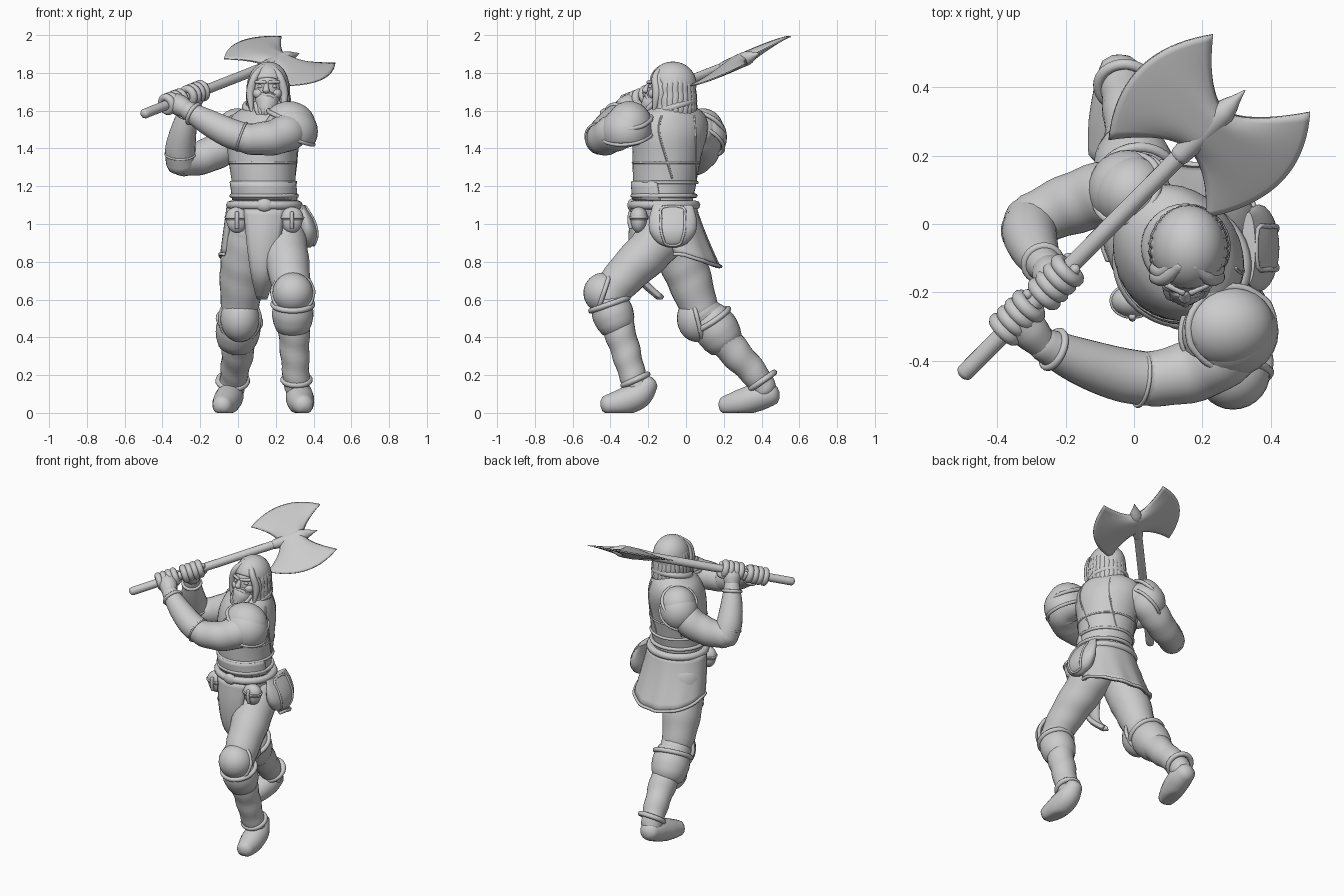
import bpy, bmesh, math
from mathutils import Vector as V

cube = bpy.data.objects.get("Cube")
if cube:
    bpy.data.objects.remove(cube)

mat = bpy.data.materials.new("plain_grey")
mat.use_nodes = True
mat.diffuse_color = (0.6, 0.6, 0.6, 1)
mat.node_tree.nodes["Principled BSDF"].inputs["Base Color"].default_value = (0.6, 0.6, 0.6, 1)


# ---------- helpers ----------
def finish(name, bm, thick=0):
    bmesh.ops.recalc_face_normals(bm, faces=bm.faces)
    me = bpy.data.meshes.new(name)
    bm.to_mesh(me)
    bm.free()
    me.shade_smooth()
    me.set_sharp_from_angle(angle=math.radians(50))
    me.materials.append(mat)
    ob = bpy.data.objects.new(name, me)
    bpy.context.scene.collection.objects.link(ob)
    if thick:
        mod = ob.modifiers.new("thickness", "SOLIDIFY")
        mod.thickness = thick


def skin(name, rings, wrap=True, close=False, thick=0):
    """Join rings of points into a surface."""
    bm = bmesh.new()
    rows = [[bm.verts.new(p) for p in r] for r in rings]
    n = len(rows[0])
    for i in range(len(rows) - (0 if close else 1)):
        a, b = rows[i], rows[(i + 1) % len(rows)]
        for j in range(n if wrap else n - 1):
            k = (j + 1) % n
            bm.faces.new((a[j], a[k], b[k], b[j]))
    if wrap and not close:
        bm.faces.new(rows[0])
        bm.faces.new(rows[-1])
    bmesh.ops.remove_doubles(bm, verts=bm.verts, dist=0.0002)
    finish(name, bm, thick)


def spline(pts, steps=6, closed=False):
    """Smooth curve through tuples of any length."""
    n, out = len(pts), []
    for i in range(n if closed else n - 1):
        q = [pts[(i + d) % n] if closed else pts[min(max(i + d, 0), n - 1)] for d in (-1, 0, 1, 2)]
        for s in range(steps):
            t = s / steps
            out.append(tuple(0.5 * (2 * b + (c - a) * t + (2 * a - 5 * b + 4 * c - d) * t * t
                                    + (3 * b - a - 3 * c + d) * t ** 3) for a, b, c, d in zip(*q)))
    return out if closed else out + [tuple(pts[-1])]


def tube(name, pts, sides=18, closed=False, fold=0, steps=6, floor=False):
    """Round limb through points (x, y, z, radius) with domed ends."""
    path = [(V(p[:3]), max(p[3], 0.002)) for p in spline(pts, steps, closed)]
    if not closed:
        (a, ra), (b, rb) = path[0], path[-1]
        ta, tb = (a - path[1][0]).normalized(), (b - path[-2][0]).normalized()
        dome_steps = [math.radians(d) for d in (30, 60, 85)]
        head = [(a + ta * ra * math.sin(d) * .7, ra * math.cos(d)) for d in reversed(dome_steps)]
        tail = [(b + tb * rb * math.sin(d) * .7, rb * math.cos(d)) for d in dome_steps]
        path = head + path + tail
    n, rings, nrm = len(path), [], None
    for i, (c, r) in enumerate(path):
        nxt = path[(i + 1) % n if closed else min(i + 1, n - 1)][0]
        prv = path[i - 1 if closed else max(i - 1, 0)][0]
        t = (nxt - prv).normalized()
        nrm = t.orthogonal() if nrm is None else nrm - t * nrm.dot(t)
        nrm.normalize()
        bi = t.cross(nrm)
        ring_pts = []
        for j in range(sides):
            a = math.tau * j / sides
            rr = r * (1 + fold * math.sin(i * 1.3 + 1.5 * math.sin(a)))
            p = c + (nrm * math.cos(a) + bi * math.sin(a)) * rr
            if floor:
                p.z = max(p.z, 0)
            ring_pts.append(p)
        rings.append(ring_pts)
    skin(name, rings, close=closed)


def ring(name, c, axis, ra, r):
    """Closed band around an axis."""
    axis = V(axis).normalized()
    e = V((1, 0, 0)) - axis * axis.x
    e.normalize()
    f = axis.cross(e)
    pts = []
    for k in range(16):
        a = math.tau * k / 16
        pts.append((*(V(c) + e * math.cos(a) * ra + f * math.sin(a) * ra), r))
    tube(name, pts, 10, True, steps=2)


def dome(name, c, radii, away=None, shift=0, rim=0.012):
    """Ellipsoid, or a shell cut off on the side that faces 'away' with a raised rim."""
    bm = bmesh.new()
    bmesh.ops.create_uvsphere(bm, u_segments=28, v_segments=16, radius=1)
    for v in bm.verts:
        v.co = V(c) + V([a * b for a, b in zip(v.co, radii)])
    if not away:
        return finish(name, bm)
    n = V(away).normalized()
    o = V(c) + n * shift
    res = bmesh.ops.bisect_plane(bm, geom=bm.verts[:] + bm.edges[:] + bm.faces[:],
                                 plane_co=o, plane_no=n, clear_outer=True)
    e = n.orthogonal().normalized()
    f = n.cross(e)
    cut = [g.co.copy() for g in res["geom_cut"] if isinstance(g, bmesh.types.BMVert)]
    cut.sort(key=lambda p: math.atan2((p - o).dot(f), (p - o).dot(e)))
    if rim:
        tube(name + "_rim", [(*p, rim) for p in cut[::2]], 8, True, steps=2)
    finish(name, bm, 0.015)


# ---------- torso ----------
# height, centre x, centre y, half width, half depth, twist
STATIONS = spline([(.95, .14, -.08, .17, .14, -10), (1.1, .14, -.115, .165, .15, -15),
                   (1.22, .135, -.112, .168, .168, -25), (1.35, .13, -.102, .185, .178, -40),
                   (1.48, .13, -.085, .21, .178, -52), (1.57, .133, -.072, .192, .148, -52),
                   (1.63, .15, -.062, .115, .095, -45), (1.7, .155, -.075, .065, .065, -30)], 5)


def body(st, a, grow=0):
    z, cx, cy, rx, ry, tw = st
    x, y, w = (rx + grow) * math.cos(a), (ry + grow) * math.sin(a), math.radians(tw)
    return V((cx + x * math.cos(w) - y * math.sin(w), cy + x * math.sin(w) + y * math.cos(w), z))


def band(name, z, r, grow):
    st = min(STATIONS, key=lambda s: abs(s[0] - z))
    tube(name, [(*body(st, math.tau * k / 20, grow), r) for k in range(20)], 8, True, steps=2)


skin("torso", [[body(s, math.tau * j / 32) for j in range(32)] for s in STATIONS])
for name, z, r, g in (("waist_belt", 1.11, .024, .016), ("belt_edge", 1.15, .012, .008),
                      ("vest_hem", 1.23, .009, .002), ("vest_band", 1.33, .006, -.001)):
    band(name, z, r, g)
ring("collar", (.152, -.067, 1.62), (0, -.3, 1), .112, .02)
# stomach guard
skin("stomach_guard", [[body(s, math.radians(-150 + 7 * j), .012) for j in range(24)]
                       for s in STATIONS if 1.1 < s[0] < 1.24], wrap=False, thick=.02)
# vest seams
for deg in (40, 100, 160):
    tube("vest_seam", [(*body(s, math.radians(deg), -.002), .006) for s in STATIONS if 1.24 < s[0] < 1.58], 6, steps=2)

# ---------- skirt, cloth and pouches ----------
coat = []
for k in range(9):
    t = k / 8
    row = []
    for j in range(29):
        a = math.radians(-12 + 216 * j / 28)
        back = max(math.sin(a), 0)
        rx, ry = .195 + .035 * t, .155 + .045 * t + .006 * t * math.sin(j * 1.4)
        row.append((.135 + rx * math.cos(a), -.1 + .08 * t ** 1.3 + ry * math.sin(a), 1.1 - t * (.26 + .065 * back)))
    coat.append(row)
skin("coat_skirt", coat, wrap=False, thick=.018)
tube("coat_hem", [(*p, .01) for p in coat[-1]], 8, steps=1)

cloth = []
for xl, xr, y, z in spline([(.03, .25, -.262, 1.08), (.045, .225, -.275, .9), (.07, .19, -.245, .72), (.1, .155, -.125, .6)], 4):
    cloth.append([(xl + (xr - xl) * j / 8, y - .03 * math.sin(math.pi * j / 8), z) for j in range(9)])
skin("front_cloth", cloth, wrap=False, thick=.025)

# hanging bag: height, centre x, half width, half depth
bag = spline([(1.1, .335, .02, .105), (1.03, .358, .043, .125), (.96, .37, .055, .122), (.9, .372, .042, .08), (.875, .37, .012, .02)], 4)
skin("side_bag", [[(x + rx * math.cos(math.tau * j / 24), -.07 + ry * math.sin(math.tau * j / 24), z) for j in range(24)]
                  for z, x, rx, ry in bag])
tube("bag_seam", [(x + rx * .9, -.07 + s * ry * .5, z, .007) for s in (1, -1) for z, x, rx, ry in bag[1:-3:3][::s]], 8, True, steps=3)
for x, y in ((-.005, -.225), (.285, -.25)):
    dome("belt_pouch", (x, y, 1.02), (.056, .042, .068))
    dome("pouch_flap", (x, y, 1.035), (.061, .047, .056), (0, 0, -1), 0, .006)
    tube("pouch_strap", [(x, y - .045, 1.06, .011), (x, y - .05, 1.02, .011), (x, y - .042, .98, .011)], 8)
dome("buckle", (.14, -.285, 1.1), (.045, .025, .035))

# ---------- legs ----------
LEGS = {
    "left": dict(thigh=[(.22, -.09, .97, .13), (.25, -.2, .85, .122), (.275, -.33, .72, .108), (.29, -.42, .6, .092)],
                 boot=[(.29, -.41, .58, .096), (.295, -.365, .47, .086), (.3, -.32, .33, .078), (.308, -.28, .19, .07), (.315, -.25, .12, .064)],
                 foot=[(.315, -.2, .155, .054), (.324, -.25, .095, .072), (.333, -.33, .06, .072), (.345, -.415, .042, .054)],
                 pad=((.29, -.435, .635), (.108, .108, .108), (0, .9, -.3)),
                 cuff=((.29, -.405, .575), (0, -.35, 1), .104), anklet=((.31, -.268, .175), (0, -.45, 1), .07)),
    "right": dict(thigh=[(.06, -.06, .97, .13), (.04, -.03, .84, .128), (.02, .02, .7, .118), (.01, .075, .54, .098)],
                  boot=[(.01, .09, .53, .1), (.005, .16, .44, .094), (0, .25, .33, .086), (-.02, .36, .21, .074), (-.035, .42, .12, .066)],
                  foot=[(-.04, .452, .1, .062), (-.045, .385, .085, .074), (-.065, .29, .055, .07), (-.085, .21, .038, .052)],
                  pad=((.01, .06, .5), (.104, .108, .125), (0, .8, .2)),
                  cuff=((.008, .13, .49), (.15, -.65, 1), .112), anklet=((-.028, .405, .17), (0, -.7, 1), .076)),
}
for side, d in LEGS.items():
    tube(side + "_thigh", d["thigh"], 24, fold=.015)
    tube(side + "_boot", d["boot"], 24, fold=.035)
    tube(side + "_foot", d["foot"], 20, floor=True)
    dome(side + "_knee_pad", *d["pad"])
    c, ax, r = d["cuff"]
    ring(side + "_boot_cuff", c, ax, r, .015)
    tube(side + "_boot_fold", [(*(V(c) - V(ax) * q), r * s) for q, s in ((0, .98), (.05, 1.06), (.1, .98))], 24, steps=3)
    c, ax, r = d["anklet"]
    ring(side + "_anklet", c, ax, r, .016)

# ---------- arms ----------
tube("left_upper_arm", [(.24, -.24, 1.52, .09), (.27, -.36, 1.49, .1), (.17, -.43, 1.455, .092), (.04, -.455, 1.45, .08)], 22, fold=.02)
tube("left_forearm", [(.06, -.455, 1.45, .078), (-.04, -.44, 1.48, .079), (-.16, -.4, 1.54, .068), (-.27, -.35, 1.605, .048)], 22)
ring("left_bracer_end", (.02, -.455, 1.462), (-1, .12, .35), .078, .006)
ring("left_bracer_wrist", (-.235, -.367, 1.583), (-1, .45, .6), .056, .011)
tube("right_upper_arm", [(.03, .06, 1.5, .1), (-.06, .09, 1.42, .098), (-.18, .06, 1.355, .09), (-.3, .01, 1.33, .078)], 22, fold=.02)
tube("right_forearm", [(-.3, .01, 1.32, .08), (-.305, -.03, 1.4, .08), (-.285, -.085, 1.51, .067), (-.255, -.13, 1.62, .046)], 22)
ring("right_bracer_end", (-.305, -.02, 1.37), (0, -.4, 1), .079, .006)
ring("right_bracer_wrist", (-.267, -.115, 1.58), (.2, -.4, 1), .054, .011)
# layered shoulder guards
dome("left_shoulder_guard", (.27, -.3, 1.52), (.142, .124, .13), (-.35, .1, -.9), -.035)
dome("left_shoulder_plate", (.278, -.315, 1.49), (.145, .135, .135), (-.35, .1, -.9), .02, .01)
dome("right_shoulder_guard", (-.005, .09, 1.49), (.112, .112, .122), (.5, -.4, -.75), -.035)
dome("right_shoulder_plate", (-.018, .1, 1.46), (.117, .117, .125), (.5, -.4, -.75), .02, .01)

# ---------- axe ----------
END = V((-.505, -.445, 1.58))
HEAD = V((.224, .29, 1.865))
U = (HEAD - END).normalized()
W = V((.73, -.576, -.36))
W = (W - U * W.dot(U)).normalized()
N = U.cross(W)
tube("axe_handle", [(*(END + (HEAD - END) * t), .026) for t in (.015, .3, .6, 1)], 16)
tube("axe_socket_spike", [(*(HEAD + U * t), r) for t, r in ((-.13, .03), (-.05, .035), (.04, .038), (.08, .028), (.11, .015), (.147, .002))], 16)
for face in (1, -1):
    rows = []
    for i in range(-16, 17):
        k = abs(i) / 16
        row = []
        for j in range(-10, 11):
            s = j / 10
            w = math.copysign(k, i) * (.195 + .09 * (1 - s * s))
            u = s * ((.06 + .16 * k ** 1.6) if s > 0 else (.1 + .13 * k ** 1.8))
            th = .034 * (1 - k) ** .8 * (1 - s ** 4) + .002
            row.append(HEAD + U * u + W * w + N * th * face)
        rows.append(row)
    skin("axe_blade", rows, wrap=False, thick=.002)

# ---------- hands ----------
for side, t, wrist in (("right", .405, (-.255, -.13, 1.62)), ("left", .245, (-.27, -.35, 1.605))):
    grip = END + U * t
    out = (grip - V(wrist)).normalized()
    tube(side + "_palm", [(*wrist, .045), (*(V(wrist).lerp(grip, .5)), .056), (*grip, .052)], 16)
    for i in range(4):
        ring(side + "_finger", grip + U * (i - 1.5) * .033 + out * .005, U, .038, .021)
    tube(side + "_thumb", [(*(grip + U * .05 - out * .04), .02), (*(grip + U * .075 + N * .03), .019), (*(grip + U * .07 + out * .035), .015)], 10)

# ---------- head ----------
HX = .155
dome("face", (HX, -.105, 1.705), (.085, .1, .12))
tube("nose", [(HX - .005, -.2, 1.735, .012), (HX - .006, -.215, 1.705, .019)], 10)
dome("lower_lip", (HX, -.205, 1.655), (.022, .012, .008))
for s in (-1, 1):
    tube("brow", [(HX + s * .012, -.2, 1.75, .01), (HX + s * .06, -.178, 1.752, .009)], 8)
    dome("eye", (HX + s * .036, -.187, 1.728), (.016, .012, .01))
    dome("cheek", (HX + s * .045, -.17, 1.69), (.032, .03, .028))
    tube("moustache", [(HX, -.208, 1.682, .012), (HX + s * .032, -.2, 1.67, .013), (HX + s * .045, -.19, 1.62, .006)], 8)
    for k in (0, 1):
        tube("front_lock", [(HX + s * .02, -.09 - .03 * k, 1.83, .018), (HX + s * .066, -.14 - .02 * k, 1.78, .02),
                            (HX + s * .09, -.13 - .025 * k, 1.69, .022), (HX + s * .082, -.15 - .02 * k, 1.57 + .02 * k, .007)], 10)
tube("beard", [(HX, -.16, 1.655, .066), (HX - .005, -.195, 1.61, .05), (HX - .015, -.215, 1.555, .012)], 14, fold=.04)
for i in range(7):
    x = (i - 3) * .02
    tube("beard_strand", [(HX + x, -.2 + abs(x) * .5, 1.64, .014), (HX + x * .8 - .005, -.232 + abs(x) * .4, 1.6, .013), (HX + x * .4 - .012, -.22, 1.555, .004)], 8)
dome("hair_cap", (.16, -.07, 1.74), (.108, .126, .12), (0, -.6, -1), .03, 0)
# long overlapping strands around the sides and back
for i in range(19):
    a = math.radians(-35 + 250 * i / 18)
    c, s = math.cos(a), math.sin(a)
    low = 1.535 + .02 * math.sin(i * 2.1)
    tube("hair_strand", [(.16 + c * q, -.07 + s * q * 1.1, z, r) for q, z, r in
                         ((.05, 1.81, .015), (.082, 1.76, .026), (.088, 1.68, .03), (.092, 1.6, .028), (.102, low, .007))], 8, fold=.04)
